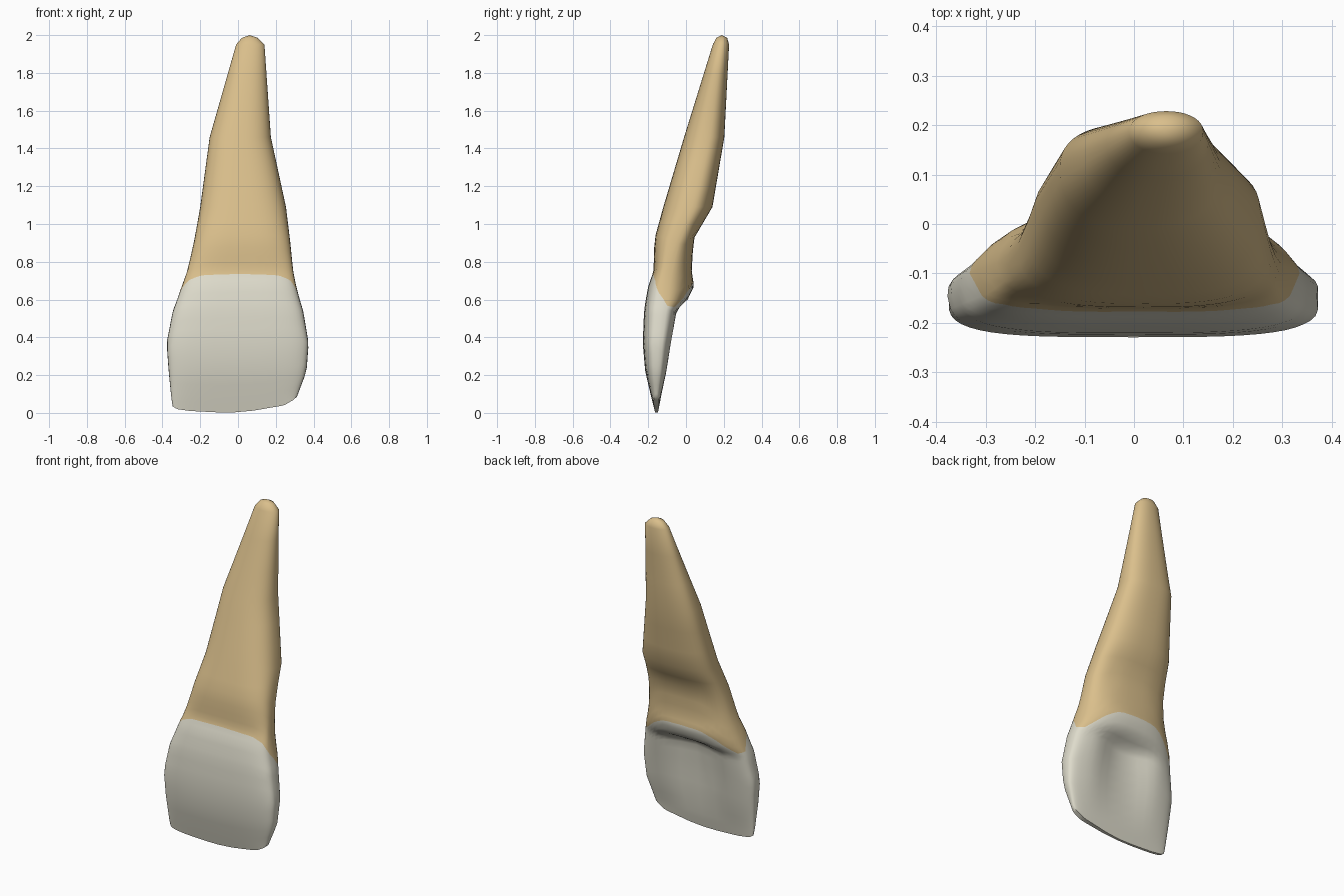
import bpy, bmesh, math

if "Cube" in bpy.data.objects:
    bpy.data.objects.remove(bpy.data.objects["Cube"])

SEG = 48


def interp(keys, t):
    """Piecewise linear lookup; each key is (t, value, ...)."""
    if t <= keys[0][0]:
        return keys[0][1:]
    for a, b in zip(keys, keys[1:]):
        if t <= b[0]:
            k = (t - a[0]) / (b[0] - a[0])
            return [p + (q - p) * k for p, q in zip(a[1:], b[1:])]
    return keys[-1][1:]


# z, left x, right x, front y, back y, y of widest line, front power, back power, lingual hollow
PROFILE = [
    (0.00, -0.340, 0.305, -0.163, -0.149, -0.156, 0.60, 0.60, 0.00),
    (0.08, -0.353, 0.310, -0.183, -0.133, -0.156, 0.55, 0.60, 0.00),
    (0.22, -0.367, 0.363, -0.216, -0.100, -0.152, 0.55, 0.60, 0.02),
    (0.37, -0.378, 0.374, -0.229, -0.075, -0.147, 0.55, 0.60, 0.04),
    (0.54, -0.345, 0.345, -0.222, -0.040, -0.130, 0.55, 0.65, 0.06),
    (0.60, -0.322, 0.327, -0.213, 0.018, -0.120, 0.55, 0.80, 0.01),
    (0.67, -0.298, 0.308, -0.200, 0.043, -0.115, 0.58, 0.85, 0.00),
    (0.75, -0.268, 0.292, -0.172, 0.030, -0.100, 0.62, 0.80, 0.00),
    (0.92, -0.230, 0.275, -0.167, 0.040, -0.050, 0.68, 0.80, 0.00),
    (1.09, -0.200, 0.254, -0.120, 0.140, 0.030, 0.75, 0.85, 0.00),
    (1.46, -0.150, 0.174, -0.010, 0.203, 0.110, 0.85, 0.80, 0.00),
    (1.95, -0.010, 0.140, 0.142, 0.228, 0.187, 0.95, 0.95, 0.00),
    (1.985, 0.020, 0.105, 0.160, 0.218, 0.190, 1.00, 1.00, 0.00),
]
# height of the biting edge along x
EDGE = [(-0.34, 0.035), (-0.32, 0.02), (-0.25, 0.01), (-0.05, 0.0), (0.08, 0.012),
        (0.24, 0.04), (0.29, 0.07), (0.31, 0.09)]
# height of the enamel line by angle away from the front
NECK = [(0, 0.735), (35, 0.728), (60, 0.70), (80, 0.65), (98, 0.565),
        (122, 0.56), (145, 0.65), (160, 0.685), (180, 0.69)]


def section_point(z, a):
    xl, xr, yf, yb, ym, pf, pb, hollow = interp(PROFILE, z)
    c, s = math.cos(a), math.sin(a)
    p = pf if s < 0 else pb
    mid, half = (xl + xr) / 2, (xr - xl) / 2
    x = mid + half * math.copysign(abs(c) ** p, c)
    k = abs(s) ** p
    if s < 0:
        return x, ym + (yf - ym) * k
    dent = hollow * math.cos(min(1, abs(x) / 0.25) * math.pi / 2) ** 2
    return x, ym + (yb - ym) * k - dent


def neck_height(a):
    away = math.degrees(math.acos(max(-1, min(1, -math.sin(a)))))
    return interp(NECK, away)[0]


def crown_z(f, a):
    edge = interp(EDGE, section_point(0, a)[0])[0]
    return edge + f * (neck_height(a) - edge)


def root_z(z, a):
    return z + (neck_height(a) - 0.66) * max(0, 1 - (z - 0.66) / 0.36)


bm = bmesh.new()
angles = [2 * math.pi * i / SEG for i in range(SEG)]


def add_ring(height, v):
    ring = []
    for a in angles:
        z = height(v, a)
        x, y = section_point(z, a)
        ring.append(bm.verts.new((x, y, z)))
    return ring


# crown rings up to the enamel line, then root rings up to the tip
crown = [0, 0.03, 0.07, 0.12, 0.2, 0.3, 0.4, 0.5, 0.6, 0.68, 0.75, 0.79, 0.83, 0.87, 0.91, 0.96, 1]
root = [0.69, 0.73, 0.78, 0.84, 0.92, 1.0, 1.09, 1.2, 1.33, 1.46, 1.62, 1.79, 1.95, 1.985]
rings = [add_ring(crown_z, f) for f in crown] + [add_ring(root_z, z) for z in root]
for r, (lo, hi) in enumerate(zip(rings, rings[1:])):
    for i in range(SEG):
        j = (i + 1) % SEG
        face = bm.faces.new((lo[i], lo[j], hi[j], hi[i]))
        face.material_index = 0 if r < len(crown) - 1 else 1

# rounded root tip
tip = bm.verts.new((0.062, 0.19, 2.0))
for i in range(SEG):
    bm.faces.new((rings[-1][i], rings[-1][(i + 1) % SEG], tip)).material_index = 1

# thin biting edge strip
low = rings[0]
for i in range(SEG // 2):
    quad = [low[i], low[-i % SEG], low[-(i + 1) % SEG], low[i + 1]]
    bm.faces.new(list(dict.fromkeys(quad)))
bmesh.ops.recalc_face_normals(bm, faces=bm.faces)

mesh = bpy.data.meshes.new("incisor_tooth")
bm.to_mesh(mesh)
bm.free()
tooth = bpy.data.objects.new("incisor_tooth", mesh)
bpy.context.collection.objects.link(tooth)
for name, colour in (("enamel", (0.73, 0.71, 0.60, 1)), ("root_tan", (0.70, 0.52, 0.26, 1))):
    mat = bpy.data.materials.new(name)
    mat.diffuse_color = colour
    mat.use_nodes = True
    mat.node_tree.nodes["Principled BSDF"].inputs["Base Color"].default_value = mat.diffuse_color
    mesh.materials.append(mat)

bpy.context.view_layer.objects.active = tooth
tooth.select_set(True)
bpy.ops.object.shade_smooth_by_angle(angle=math.radians(60))
